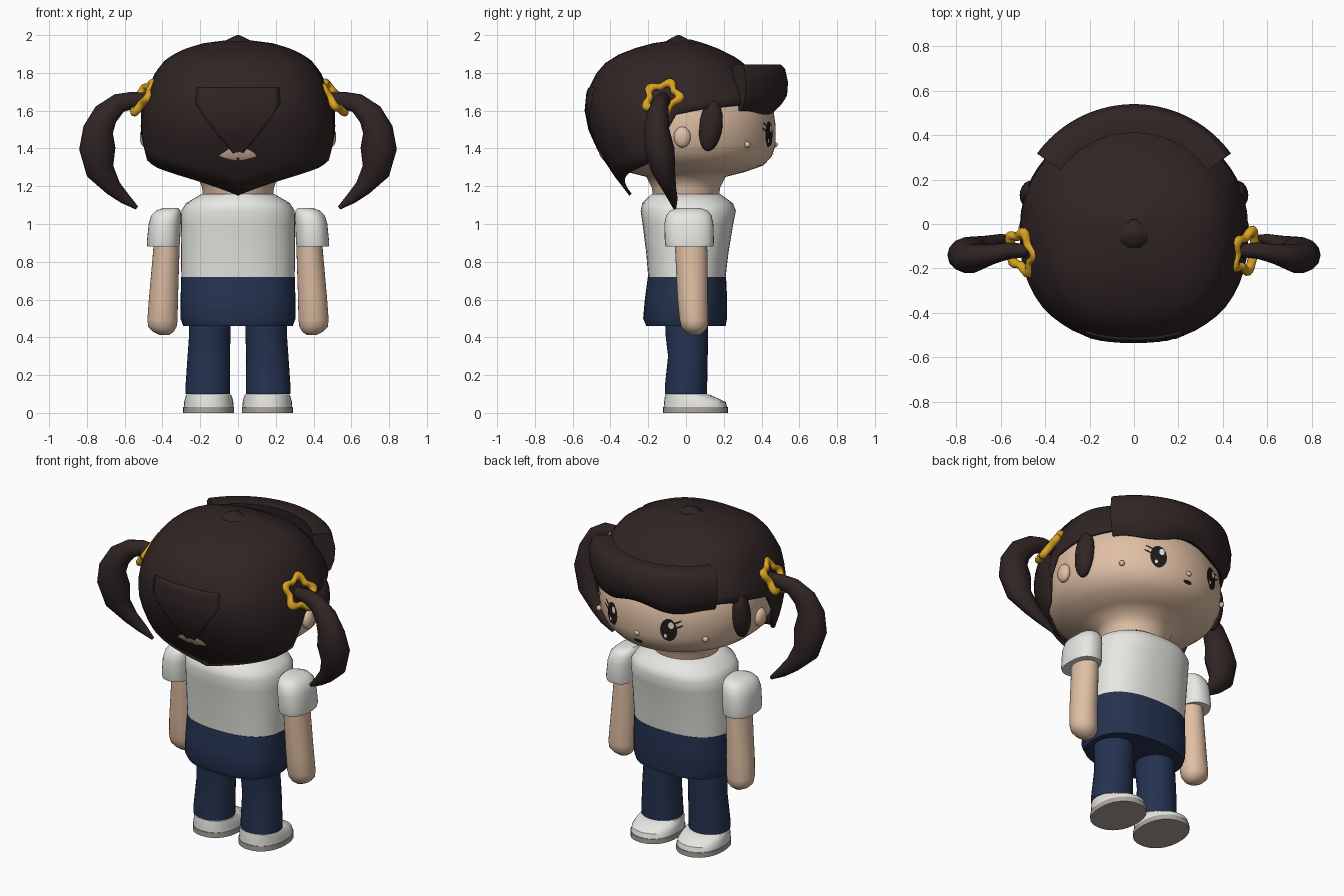
import bpy, bmesh, math
from mathutils import Vector

cube = bpy.data.objects.get("Cube")
if cube:
    bpy.data.objects.remove(cube, do_unlink=True)


def material(name, r, g, b):
    m = bpy.data.materials.new(name)
    m.use_nodes = True
    m.diffuse_color = (r, g, b, 1)
    bsdf = next(n for n in m.node_tree.nodes if n.type == 'BSDF_PRINCIPLED')
    bsdf.inputs["Base Color"].default_value = (r, g, b, 1)
    bsdf.inputs["Roughness"].default_value = 0.8
    return m


HAIR = material("dark brown hair", .03, .018, .018)
SKIN = material("skin", .74, .52, .37)
WHITE = material("white cloth", .85, .85, .81)
NAVY = material("navy cloth", .018, .032, .08)
GOLD = material("gold band", .70, .36, .015)
SOLE = material("grey sole", .42, .37, .33)
DARK = material("eye black", .015, .01, .01)


def finish(ob, name, mat, angle=40):
    ob.name = name
    ob.data.materials.append(mat)
    bpy.ops.object.select_all(action='DESELECT')
    ob.select_set(True)
    bpy.context.view_layer.objects.active = ob
    bpy.ops.object.shade_smooth_by_angle(angle=math.radians(angle))
    return ob


def mesh(name, rows, mat, closed=True, caps=True, angle=40):
    """Skin a grid of points, optionally closed around and capped at both ends."""
    bm = bmesh.new()
    vs = [[bm.verts.new(p) for p in row] for row in rows]
    n = len(vs[0])
    for a, b in zip(vs, vs[1:]):
        for i in range(n if closed else n - 1):
            j = (i + 1) % n
            bm.faces.new((a[i], a[j], b[j], b[i]))
    if caps:
        bm.faces.new(vs[0])
        bm.faces.new(vs[-1])
    bmesh.ops.recalc_face_normals(bm, faces=bm.faces)
    me = bpy.data.meshes.new(name)
    bm.to_mesh(me)
    bm.free()
    ob = bpy.data.objects.new(name, me)
    bpy.context.collection.objects.link(ob)
    return finish(ob, name, mat, angle)


def spow(v, e):
    return math.copysign(abs(v) ** (2 / e), v)


def stack(name, rings, mat, e=2, n=32, angle=40):
    """Upright body from rings (x, y, z, half width, half depth)."""
    turn = [2 * math.pi * i / n for i in range(n)]
    return mesh(name, [[(x + rx * spow(math.cos(a), e), y + ry * spow(math.sin(a), e), z)
                        for a in turn] for x, y, z, rx, ry in rings], mat, angle=angle)


def ball(name, loc, scale, mat, rot=(0, 0, 0)):
    bpy.ops.mesh.primitive_uv_sphere_add(segments=20, ring_count=12, location=loc, rotation=rot)
    ob = bpy.context.object
    ob.scale = scale
    return finish(ob, name, mat)


def lerp(table, t, k):
    """Column k of a table sorted by its first column."""
    if t <= table[0][0]:
        return table[0][k]
    for a, b in zip(table, table[1:]):
        if t <= b[0]:
            return a[k] + (b[k] - a[k]) * (t - a[0]) / (b[0] - a[0])
    return table[-1][k]


# Head and neck: height, half width, half depth
HEAD = [(1.10, .18, .17), (1.19, .19, .18), (1.25, .21, .21), (1.275, .30, .31), (1.31, .39, .41),
        (1.36, .45, .455), (1.42, .48, .475), (1.52, .49, .475), (1.62, .48, .46),
        (1.75, .41, .37), (1.85, .28, .2)]
stack("head", [(0, 0, z, x, y) for z, x, y in HEAD], SKIN, n=64, angle=60)


def decal(name, cx, cz, rx, rz, mat, off, tilt=0):
    """Thin oval plate that follows the curve of the face."""
    rows = []
    for k in (1, .66, .33, .02):
        row = []
        for i in range(20):
            a = math.tau * i / 20
            u, v = k * rx * math.cos(a), k * rz * math.sin(a)
            x = cx + u * math.cos(tilt) - v * math.sin(tilt)
            z = cz + u * math.sin(tilt) + v * math.cos(tilt)
            w, d = lerp(HEAD, z, 1), lerp(HEAD, z, 2)
            row.append((x, d * math.sqrt(1 - (x / w) ** 2) + off, z))
        rows.append(row)
    mesh(name, rows, mat)


# Face details
for s, side in ((1, "left"), (-1, "right")):
    decal(side + "_eye", s * .19, 1.475, .045, .068, DARK, .004)
    decal(side + "_eye_glint", s * .19 - .015, 1.505, .015, .02, WHITE, .007)
    decal(side + "_eye_small_glint", s * .19 + .015, 1.44, .008, .011, WHITE, .007)
    for k in range(2):
        decal(side + "_lash", s * (.235 + .008 * k), 1.525 - .028 * k, .026, .005, DARK, .005, s * .5)
    ball(side + "_cheek_dot", (s * .36, .325, 1.42), (.016, .016, .016), SKIN)
    ball(side + "_ear", (s * .49, -.02, 1.46), (.03, .045, .055), SKIN)
decal("mouth", 0, 1.37, .03, .011, DARK, .005)
ball("nose", (0, .472, 1.42), (.017, .014, .014), SKIN)

# Hair cap: height, half width, back depth, front depth
CAP = [(1.15, .40, .29, .4), (1.3, .48, .405, .45), (1.4, .505, .46, .48), (1.5, .512, .505, .49),
       (1.6, .505, .525, .475), (1.7, .477, .515, .43), (1.8, .43, .465, .35), (1.87, .375, .40, .27),
       (1.92, .28, .28, .17), (1.95, .18, .17, .09), (1.97, .02, .02, .02)]
# Hem height by angle in degrees from the back
HEM = [(0, 1.155), (20, 1.20), (40, 1.25), (60, 1.30), (72, 1.34), (78, 1.48), (84, 1.58), (100, 1.61),
       (125, 1.63), (180, 1.66)]
BACK_HEM = [(0, 1.34), (12, 1.47), (24, 1.64)]


def hair_point(deg, z, off):
    a = math.radians(deg)
    s, c = math.sin(a), math.cos(a)
    w = lerp(CAP, z, 1)
    d = lerp(CAP, z, 2 if c > 0 else 3)
    e = 2.5 if c > 0 else 2.1
    r = (abs(s / w) ** e + abs(c / d) ** e) ** (-1 / e) + off
    return (r * s, -r * c, z)


def hair_shell(name, degs, hem, top, off, thick, closed):
    rows = []
    for k in range(15):
        t = math.sin(k / 14 * math.pi / 2) if closed else k / 14
        rows.append([hair_point(d, lerp(hem, abs(d), 1) * (1 - t) + top * t, off) for d in degs])
    ob = mesh(name, rows, HAIR, closed, caps=False, angle=60)
    mod = ob.modifiers.new("thickness", 'SOLIDIFY')
    mod.thickness = thick
    mod.offset = 0


hair_shell("hair_cap", [-180 + 6 * i for i in range(60)], HEM, 1.97, 0, .016, True)
hair_shell("back_hair_layer", [-24 + 4 * i for i in range(13)], BACK_HEM, 1.72, .006, .012, False)

# Crown tuft
stack("crown_tuft", [(0, -.04, 1.94, .085, .08), (0, -.04, 1.967, .075, .07),
                     (0, -.04, 1.985, .04, .04), (0, -.04, 2.0, .006, .006)], HAIR, n=10)

# Fringe: a thick curved band with a wavy lower edge
fringe = []
for i in range(37):
    a = math.radians(-54 + 3 * i)
    low = 1.605 + .016 * math.cos(7 * a) + .012 * math.cos(a * 3)
    section = [(.41, 1.84), (.50, 1.845), (.525, 1.82), (.54, 1.75), (.535, 1.68), (.515, low + .015),
               (.485, low - .012), (.44, low + .01)]
    fringe.append([(r * math.sin(a), r * math.cos(a), z) for r, z in section])
mesh("fringe", fringe, HAIR, angle=50)

# Pigtail path: x, y, z, half thickness
TAIL = [(.48, -.12, 1.66, .035), (.56, -.12, 1.655, .045), (.63, -.135, 1.64, .052),
        (.70, -.15, 1.58, .068), (.74, -.155, 1.5, .08), (.745, -.14, 1.4, .096), (.73, -.12, 1.28, .075),
        (.66, -.09, 1.19, .045), (.60, -.07, 1.135, .03), (.535, -.06, 1.085, .01)]
for s, side in ((1, "left"), (-1, "right")):
    rows = []
    for i, (x, y, z, r) in enumerate(TAIL):
        p, q = TAIL[max(i - 1, 0)], TAIL[min(i + 1, len(TAIL) - 1)]
        t = Vector((q[0] - p[0], 0, q[2] - p[2])).normalized()
        ring = [math.tau * k / 14 for k in range(14)]
        rows.append([(s * (x + r * math.cos(a) * t.z), y + .85 * r * math.sin(a),
                      z - r * math.cos(a) * t.x) for a in ring])
    mesh(side + "_pigtail", rows, HAIR, angle=60)

    # Wavy hair band
    bpy.ops.mesh.primitive_torus_add(major_radius=.083, minor_radius=.022, major_segments=40,
                                     minor_segments=10, location=(s * .505, -.125, 1.67))
    band = bpy.context.object
    for v in band.data.vertices:
        k = 1 + .17 * math.cos(5 * math.atan2(v.co.y, v.co.x))
        v.co.x *= k
        v.co.y *= k
    band.rotation_euler = Vector((s, -.3, .7)).to_track_quat('Z', 'Y').to_euler()
    finish(band, side + "_hair_band", GOLD, 60)

    # Side lock
    ball(side + "_side_lock", (s * .465, .13, 1.52), (.05, .063, .135), HAIR, (-.12, 0, 0))

    # Sleeve and arm
    stack(side + "_sleeve", [(s * x, y, z, rx, ry) for x, y, z, rx, ry in (
        (.395, .018, .88, .085, .125), (.395, .018, .9, .088, .13), (.388, .015, 1.0, .085, .13),
        (.38, .015, 1.045, .08, .12), (.37, .015, 1.07, .065, .1), (.355, .015, 1.085, .04, .06))],
        WHITE, e=2.4)
    stack(side + "_arm", [(s * x, y, z, rx, ry) for x, y, z, rx, ry in (
        (.375, .025, .95, .068, .085), (.38, .028, .85, .07, .085), (.395, .035, .6, .077, .08),
        (.40, .042, .49, .08, .076), (.40, .045, .455, .075, .07), (.395, .045, .43, .055, .05),
        (.39, .045, .412, .025, .025))], SKIN, angle=60)

    # Trouser leg
    stack(side + "_leg", [(s * x, y, z, rx, ry) for x, y, z, rx, ry in (
        (.15, .0, .56, .11, .115), (.15, .005, .4, .11, .112), (.155, .01, .3, .112, .105),
        (.16, 0, .14, .118, .112), (.16, 0, .10, .118, .112))], NAVY)

    # Shoe
    stack(side + "_sole", [(s * .155, .05, z, .135, .172) for z in (0, .03)], SOLE, e=2.2)
    stack(side + "_shoe", [(s * .155, y, z, rx, ry) for y, z, rx, ry in (
        (.05, .03, .132, .168), (.047, .058, .13, .163), (.025, .08, .125, .138),
        (.005, .098, .118, .115))], WHITE, e=2.2)

# Shirt and shorts
stack("shirt", [(0, y, z, rx, ry) for y, z, rx, ry in (
    (.005, .72, .30, .205), (.007, .85, .302, .218), (.01, 1.0, .302, .24), (.012, 1.07, .30, .252),
    (.008, 1.11, .275, .24), (.003, 1.14, .225, .205), (0, 1.16, .19, .18))], WHITE, e=2.4, n=48)
stack("shorts", [(0, y, z, rx, ry) for y, z, rx, ry in (
    (0, .46, .29, .21), (-.005, .5, .305, .222), (0, .6, .304, .218), (.005, .72, .301, .207))],
    NAVY, e=2.4, n=48)
